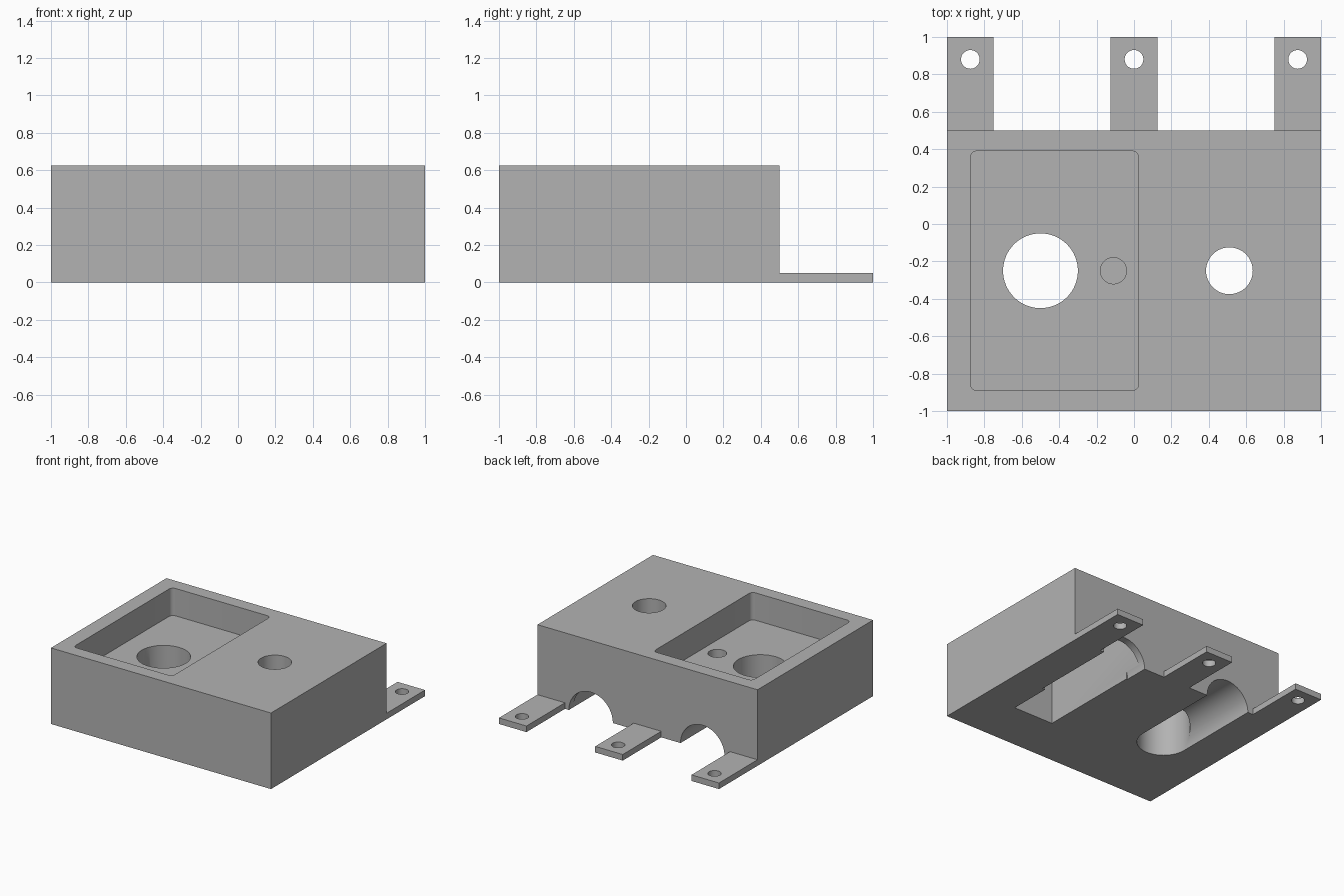
import bpy, bmesh, math
from mathutils import Matrix

if "Cube" in bpy.data.objects:
    bpy.data.objects.remove(bpy.data.objects["Cube"])

grey = bpy.data.materials.new("plain grey")
grey.diffuse_color = (0.45, 0.45, 0.45, 1)
grey.use_nodes = True
grey.node_tree.nodes["Principled BSDF"].inputs["Base Color"].default_value = grey.diffuse_color


def finish(name, bm):
    bmesh.ops.recalc_face_normals(bm, faces=bm.faces)
    me = bpy.data.meshes.new(name)
    bm.to_mesh(me)
    bm.free()
    me.materials.append(grey)
    ob = bpy.data.objects.new(name, me)
    bpy.context.collection.objects.link(ob)
    return ob


def box(name, x0, x1, y0, y1, z0, z1, corner=0):
    bm = bmesh.new()
    bmesh.ops.create_cube(bm, size=1)
    for v in bm.verts:
        v.co = ((x0, x1)[v.co.x > 0], (y0, y1)[v.co.y > 0], (z0, z1)[v.co.z > 0])
    if corner:
        upright = [e for e in bm.edges if abs(e.verts[0].co.z - e.verts[1].co.z) > 1e-4]
        bmesh.ops.bevel(bm, geom=upright, offset=corner, segments=6, profile=0.5, affect='EDGES')
    return finish(name, bm)


def cylinder(name, r, x, a0, a1, y=0, along_y=False):
    """Upright from z=a0 to a1, or lying on z=0 from y=a0 to a1."""
    bm = bmesh.new()
    bmesh.ops.create_cone(bm, cap_ends=True, segments=64, radius1=r, radius2=r, depth=a1 - a0)
    mid = (a0 + a1) / 2
    if along_y:
        m = Matrix.Translation((x, mid, 0)) @ Matrix.Rotation(math.pi / 2, 4, 'X')
    else:
        m = Matrix.Translation((x, y, mid))
    bmesh.ops.transform(bm, matrix=m, verts=bm.verts)
    return finish(name, bm)


# Housing block and its mounting tabs
housing = box("housing", -1, 1, -1, 0.5, 0, 0.625)
tabs = [box("mounting_tab", x0, x0 + 0.25, 0.4, 1, 0, 0.05) for x0 in (-1, -0.125, 0.75)]

cutters = [
    # Top pocket with its large through hole and small blind hole
    box("top_pocket", -0.875, 0.025, -0.89, 0.39, 0.4, 0.8, corner=0.035),
    cylinder("large_hole", 0.2, -0.5, -0.1, 0.5, y=-0.25),
    cylinder("blind_hole", 0.07, -0.11, 0.25, 0.5, y=-0.25),
    # Round channel running from the large hole to the back
    cylinder("round_channel", 0.2, -0.5, -0.25, 0.7, along_y=True),
    # Underside compartment, arched exit and top hole
    box("compartment", 0.325, 0.69, -0.575, 0.44, -0.1, 0.4),
    box("compartment_side", 0.5, 0.715, -0.22, 0.44, -0.1, 0.4),
    cylinder("arched_exit", 0.2, 0.515, 0.3, 0.7, along_y=True),
    cylinder("top_hole", 0.125, 0.51, 0.3, 0.8, y=-0.25),
]
# Screw holes in the tabs
cutters += [cylinder("screw_hole", 0.05, x, -0.1, 0.15, y=0.88) for x in (-0.875, 0, 0.875)]

for ob, op in [(t, 'UNION') for t in tabs] + [(c, 'DIFFERENCE') for c in cutters]:
    mod = housing.modifiers.new(ob.name, 'BOOLEAN')
    mod.operation, mod.solver, mod.object = op, 'EXACT', ob

# Bake the booleans and remove the helpers
bpy.context.view_layer.update()
baked = bpy.data.meshes.new_from_object(
    housing.evaluated_get(bpy.context.evaluated_depsgraph_get()))
housing.modifiers.clear()
housing.data = baked
for ob in tabs + cutters:
    bpy.data.objects.remove(ob)

bpy.context.view_layer.objects.active = housing
housing.select_set(True)
bpy.ops.object.shade_smooth_by_angle(angle=math.radians(30))
